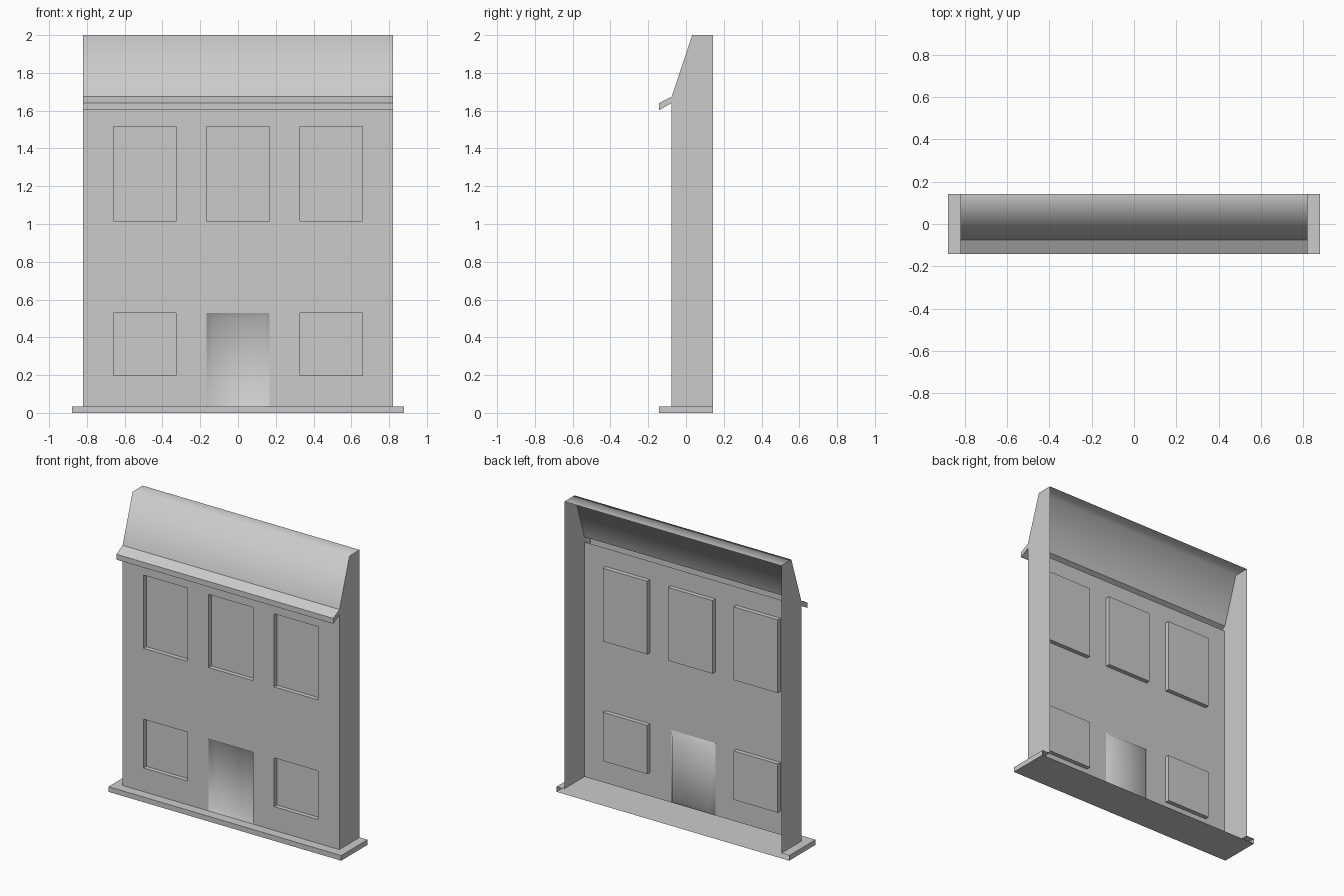
import bpy, bmesh

if "Cube" in bpy.data.objects:
    bpy.data.objects.remove(bpy.data.objects["Cube"])

W, BW = 0.82, 0.88            # half widths of walls and of plinth
FRONT, BACK, LIP = -0.077, 0.142, -0.142
BASE, DEPTH = 0.035, 0.03     # plinth height, recess depth


def make(name, polys, smooth=False):
    bm = bmesh.new()
    for p in polys:
        bm.faces.new([bm.verts.new(v) for v in p])
    bmesh.ops.remove_doubles(bm, verts=bm.verts, dist=1e-5)
    for f in bm.faces:
        f.smooth = smooth
    me = bpy.data.meshes.new(name)
    bm.to_mesh(me)
    bm.free()
    ob = bpy.data.objects.new(name, me)
    bpy.context.collection.objects.link(ob)
    return ob


def strip(profile, w):
    """Sheet swept across x; profile of (y, z) runs from top to bottom."""
    return [[(-w, *p), (-w, *q), (w, *q), (w, *p)]
            for p, q in zip(profile, profile[1:])]


def rect(x0, x1, z0, z1, y):
    return [(x0, y, z0), (x1, y, z0), (x1, y, z1), (x0, y, z1)]


def recess(x0, x1, z0, z1, inset):
    a = rect(x0, x1, z0, z1, FRONT)
    b = rect(x0 + inset, x1 - inset, z0 + inset, z1 - inset, FRONT + DEPTH)
    return [b] + [[a[i], a[(i + 1) % 4], b[(i + 1) % 4], b[i]] for i in range(4)]


# Front wall: grid of panels with the openings left out
xs = [-W, -0.66, -0.327, -0.168, 0.168, 0.327, 0.66, W]
zs = [BASE, 0.197, 0.53, 1.015, 1.515, 1.64]
holes = {(i, j) for i in (1, 3, 5) for j in (1, 3)} | {(3, 0)}
make("front_wall", [rect(xs[i], xs[i + 1], zs[j], zs[j + 1], FRONT)
                    for i in range(7) for j in range(5) if (i, j) not in holes])

# Recessed windows
for n, (i, j) in enumerate([(1, 1), (5, 1), (1, 3), (3, 3), (5, 3)]):
    make(f"window_{n + 1}", recess(xs[i], xs[i + 1], zs[j], zs[j + 1], 0))

# Door with softly shaded bevelled surround
make("door", recess(xs[3], xs[4], BASE, zs[2], 0.03), smooth=True)

# Roof slope with flat top, smooth shaded
roof = [(BACK, 2.0), (0.033, 2.0), (-0.075, 1.675)]
make("roof", strip(roof, W), smooth=True)

# Hollow eave
eave = [(-0.075, 1.675), (LIP, 1.64), (LIP, 1.603), (FRONT, 1.64)]
make("eave", strip(eave, W))

# Side walls following the roof and eave outline
outline = roof + eave[1:] + [(FRONT, BASE), (BACK, BASE)]
make("right_wall", [[(W, y, z) for y, z in outline]])
make("left_wall", [[(-W, y, z) for y, z in reversed(outline)]])

# Plinth: shell open at the back and below the house
plinth = strip([(FRONT, BASE), (LIP, BASE), (LIP, 0), (BACK, 0)], BW)
for s in (-1, 1):
    top = [(s * W, FRONT, BASE), (s * BW, FRONT, BASE),
           (s * BW, BACK, BASE), (s * W, BACK, BASE)]
    end = [(s * BW, LIP, 0), (s * BW, BACK, 0),
           (s * BW, BACK, BASE), (s * BW, LIP, BASE)]
    plinth += [f if s > 0 else f[::-1] for f in (top, end)]
make("plinth", plinth)
